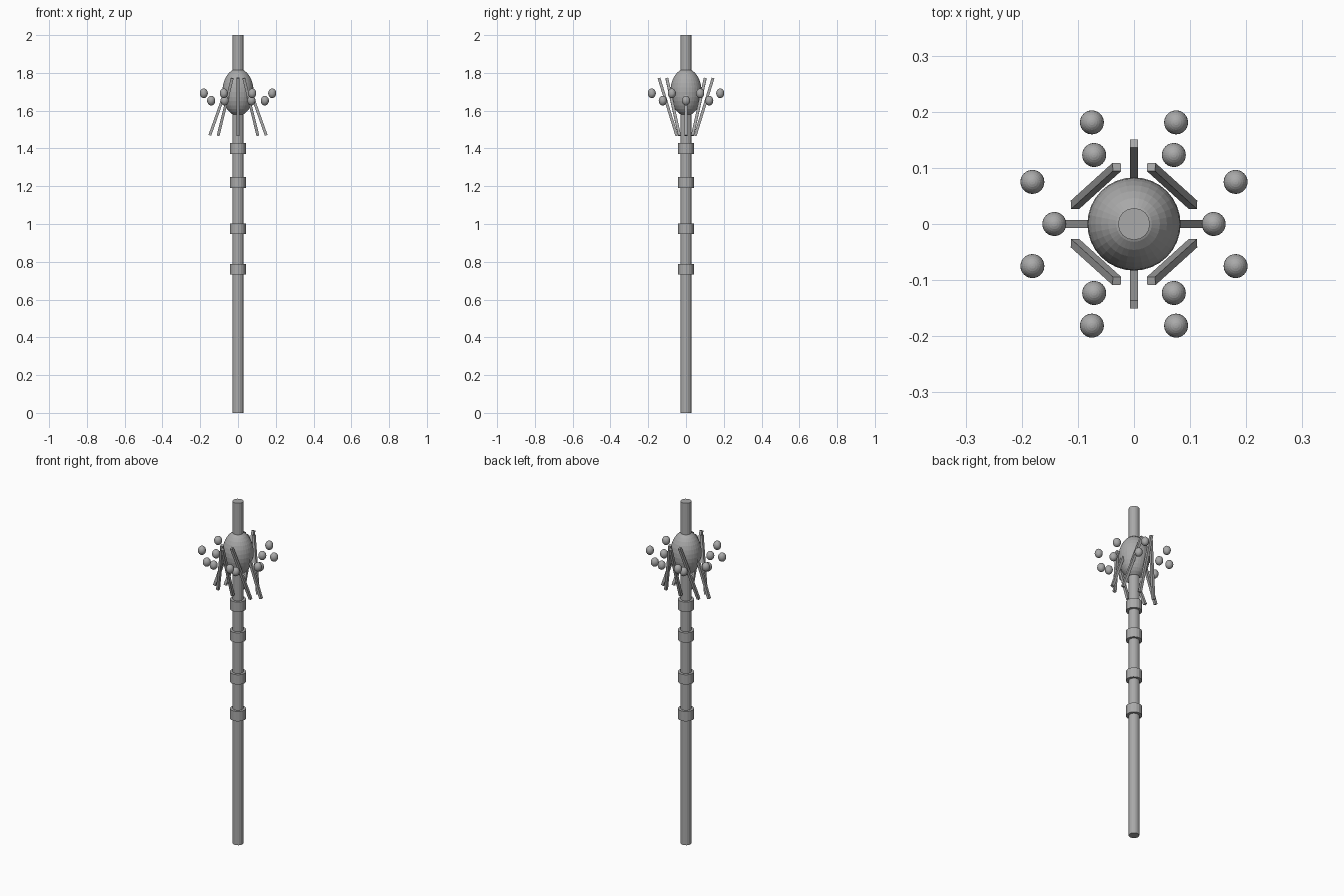
import bpy
import math

if "Cube" in bpy.data.objects:
    bpy.data.objects.remove(bpy.data.objects["Cube"])

# One flat grey for the whole staff
grey = bpy.data.materials.new("plain grey")
grey.diffuse_color = (0.4, 0.4, 0.4, 1.0)
grey.use_nodes = True
grey.node_tree.nodes["Principled BSDF"].inputs["Base Color"].default_value = grey.diffuse_color


def finish(name, smooth):
    ob = bpy.context.object
    ob.name = name
    ob.data.materials.append(grey)
    if smooth:
        bpy.ops.object.shade_smooth_by_angle(angle=math.radians(35))
    return ob


def cylinder(name, radius, height, z, sides):
    bpy.ops.mesh.primitive_cylinder_add(vertices=sides, radius=radius,
                                        depth=height, location=(0, 0, z))
    return finish(name, False)


def egg(name, loc, radius, half_height, segments, rings):
    bpy.ops.mesh.primitive_uv_sphere_add(segments=segments, ring_count=rings,
                                         radius=1, location=loc)
    bpy.context.object.scale = (radius, radius, half_height)
    return finish(name, False)


# Shaft, full height
cylinder("shaft", 0.0285, 2.0, 1.0, 16)

# Grip bands around the shaft
for i, z in enumerate((0.76, 0.975, 1.22, 1.40)):
    cylinder(f"band_{i + 1}", 0.043, 0.057, z, 16)

# Egg-shaped head
egg("head_orb", (0, 0, 1.698), 0.083, 0.125, 32, 16)

# Eight slanted prongs: leaning in along x, out along y
for i in range(8):
    a = i * math.pi / 4
    c, s = math.cos(a), math.sin(a)
    bpy.ops.mesh.primitive_cube_add(size=1,
                                    location=(0.096 * c, 0.096 * s, 1.62),
                                    rotation=(-0.30 * s, -0.34 * c, 0))
    bpy.context.object.scale = (0.015, 0.015, 0.32)
    finish(f"prong_{i + 1}", False)

# Floating beads: inner ring of six, outer ring of eight
for ring, count, radius, z, start in (("inner", 6, 0.142, 1.653, 0),
                                      ("outer", 8, 0.196, 1.692, math.pi / 8)):
    for i in range(count):
        a = start + i * math.tau / count
        egg(f"{ring}_bead_{i + 1}",
            (radius * math.cos(a), radius * math.sin(a), z),
            0.0214, 0.0255, 24, 14)
